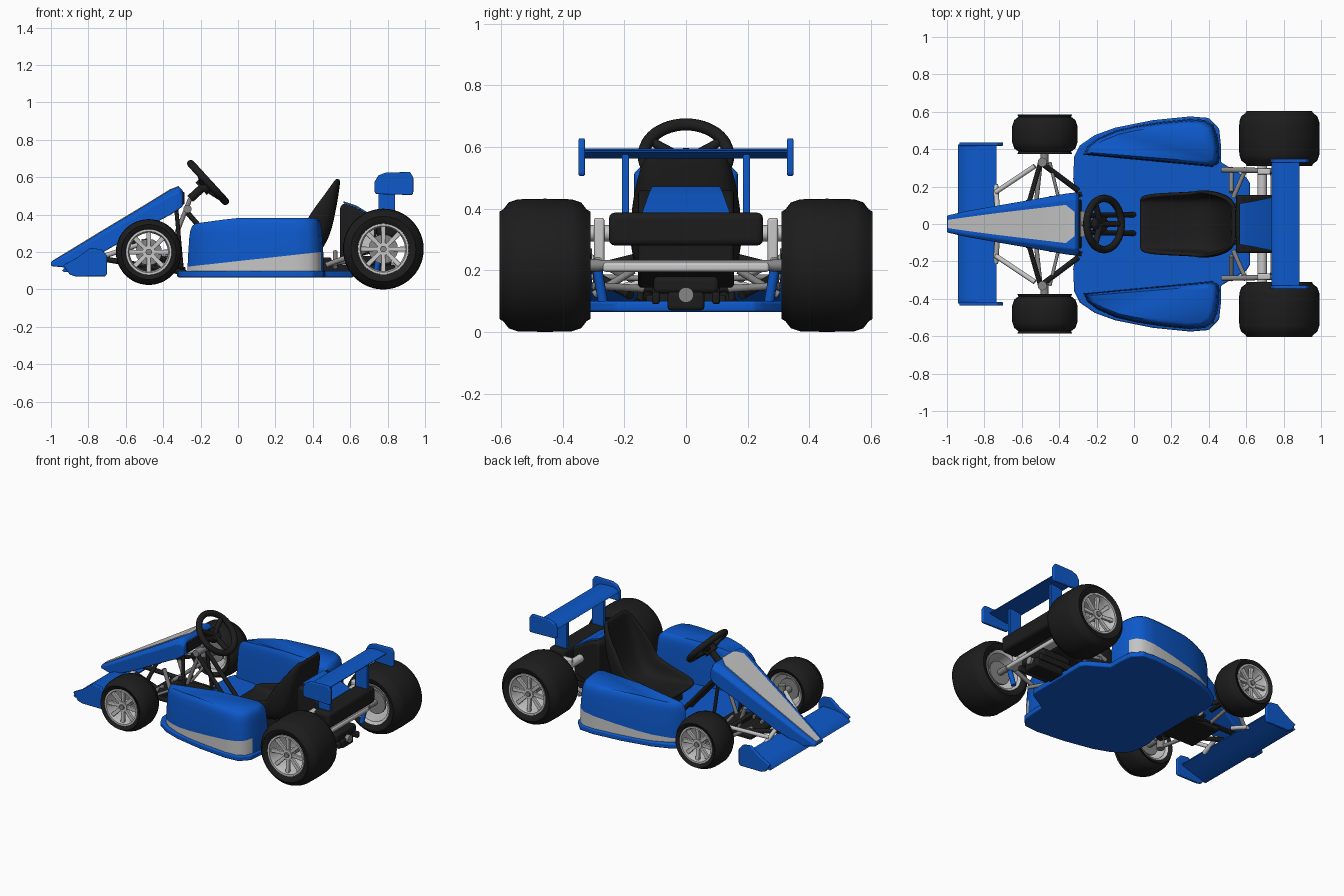
import bpy, bmesh, math
from mathutils import Vector, Matrix

if "Cube" in bpy.data.objects:
    bpy.data.objects.remove(bpy.data.objects["Cube"])

def material(name, c):
    m = bpy.data.materials.new(name)
    m.diffuse_color = (*c, 1)
    m.use_nodes = True
    m.node_tree.nodes["Principled BSDF"].inputs["Base Color"].default_value = m.diffuse_color
    return m

BLUE = material("blue paint", (0.004, 0.1, 0.6))
WHITE = material("pale grey stripe", (0.55, 0.55, 0.55))
BLACK = material("black rubber", (0.012, 0.012, 0.012))
SILVER = material("bright alloy", (0.58, 0.58, 0.58))
GREY = material("steel", (0.24, 0.24, 0.24))

def finish(name, bm, mat, bevel=0, angle=35, extra=None):
    bmesh.ops.recalc_face_normals(bm, faces=bm.faces)
    me = bpy.data.meshes.new(name)
    bm.to_mesh(me)
    bm.free()
    ob = bpy.data.objects.new(name, me)
    bpy.context.collection.objects.link(ob)
    me.materials.append(mat)
    if extra:
        me.materials.append(extra)
    if bevel:
        b = ob.modifiers.new("bevel", 'BEVEL')
        b.width, b.segments, b.limit_method = bevel, 3, 'ANGLE'
    bpy.ops.object.select_all(action='DESELECT')
    ob.select_set(True)
    bpy.context.view_layer.objects.active = ob
    bpy.ops.object.shade_smooth_by_angle(angle=math.radians(angle))
    return ob

def loft_bm(rings, closed=True, caps=True, loop=False):
    bm = bmesh.new()
    vs = [[bm.verts.new(p) for p in r] for r in rings]
    n = len(vs[0])
    pairs = list(zip(vs, vs[1:])) + ([(vs[-1], vs[0])] if loop else [])
    for a, b in pairs:
        for i in range(n if closed else n - 1):
            j = (i + 1) % n
            bm.faces.new((a[i], a[j], b[j], b[i]))
    if caps:
        bm.faces.new(vs[0])
        bm.faces.new(vs[-1])
    return bm

def prism_y(name, pts, y0, y1, mat, bevel=0.005):
    return finish(name, loft_bm([[(x, y, z) for x, z in pts] for y in (y0, y1)]), mat, bevel)

def prism_z(name, pts, z0, z1, mat, bevel=0.005):
    return finish(name, loft_bm([[(x, y, z) for x, y in pts] for z in (z0, z1)]), mat, bevel)

def box(name, x, y, z, mat, bevel=0.008):
    return prism_y(name, [(x[0], z[0]), (x[1], z[0]), (x[1], z[1]), (x[0], z[1])], y[0], y[1], mat, bevel)

def rod(name, a, b, r, mat, r2=None):
    a, b = Vector(a), Vector(b)
    d = b - a
    bm = bmesh.new()
    bmesh.ops.create_cone(bm, cap_ends=True, segments=16, radius1=r, radius2=r2 or r, depth=d.length)
    m = Matrix.Translation((a + b) / 2) @ Vector((0, 0, 1)).rotation_difference(d).to_matrix().to_4x4()
    bm.transform(m)
    return finish(name, bm, mat)

def lathe(name, prof, cx, cz, mat, n=48):
    rings = [[(cx + r * math.cos(t), y, cz + r * math.sin(t)) for y, r in prof]
             for t in (2 * math.pi * i / n for i in range(n))]
    return finish(name, loft_bm(rings, True, False, True), mat)

def sym(pts):
    # complete an outline across y = 0
    return pts + [(x, -y) for x, y in reversed(pts)]

# Wheels: tyre, rim, spokes, hub
def wheel(label, s, cx, cz, y0, y1, R, rim):
    e, w = R - rim, y1 - y0
    prof = [(y0 + .02, rim), (y0 + .004, rim + .25 * e), (y0, rim + .5 * e), (y0 + .012, R - .035),
            (y0 + .03, R - .012), (y0 + .06, R - .002), (y0 + w / 2, R), (y1 - .06, R - .002),
            (y1 - .03, R - .012), (y1 - .012, R - .035), (y1, rim + .5 * e), (y1 - .004, rim + .25 * e),
            (y1 - .02, rim)]
    lathe(label + "_tyre", [(s * y, r) for y, r in prof], cx, cz, BLACK)
    o = y1 - .008
    rp = [(o, rim + .004), (o, rim - .008), (o - .03, rim - .016), (y0 + .02, rim - .014),
          (y0 + .01, rim + .003), (y0 + .03, rim + .003), (o - .03, rim + .003)]
    lathe(label + "_rim", [(s * y, r) for y, r in rp], cx, cz, SILVER)
    f = y1 - .03
    for k in range(8):
        t = 2 * math.pi * k / 8
        c, sn = math.cos(t), math.sin(t)
        rings = [[(cx + r * c - q * h * sn, s * (yy - dy), cz + r * sn + q * h * c)
                  for q, dy in ((-1, 0), (1, 0), (1, .018), (-1, .018))]
                 for r, h, yy in ((.02, .011, f), (rim - .01, .013, f + .008))]
        finish(label + "_spoke", loft_bm(rings), SILVER, .003)
    rod(label + "_hub", (cx, s * (f - .04), cz), (cx, s * (f + .008), cz), .034, SILVER)
    rod(label + "_cap", (cx, s * f, cz), (cx, s * (f + .018), cz), .017, GREY)
    rod(label + "_brake_disc", (cx, s * (y0 + .05), cz), (cx, s * (y0 + .062), cz), rim * .6, GREY)
    rod(label + "_stub_axle", (cx, s * (y0 - .03), cz), (cx, s * f, cz), .02, GREY)

# Side pod with pale lower stripe
def pod(s):
    out = [(-.27, .37), (-.25, .415), (-.2, .455), (-.1, .5), (0, .525), (.15, .548), (.3, .563), (.38, .558),
           (.425, .53), (.445, .48), (.458, .4), (.455, .325), (.42, .305), (.1, .335)]
    def ring(z, k):
        return [(.1 + (x - .1) * (1 - k * .12), s * (.42 + (y - .42) * (1 - k * .25)),
                 z - (.03 * max(0, -.02 - x) / .25 if k else 0)) for x, y in out]
    bm = loft_bm([ring(.095, 0), ring(.2, 0.05), ring(.31, .22), ring(.345, .34), ring(.368, .55), ring(.383, .95)])
    n = Vector((-.11, 0, 1))
    co = Vector((-.27, 0, .122))
    bmesh.ops.bisect_plane(bm, geom=bm.verts[:] + bm.edges[:] + bm.faces[:], plane_co=co, plane_no=n)
    bmesh.ops.recalc_face_normals(bm, faces=bm.faces)
    for f in bm.faces:
        if n.dot(f.calc_center_median() - co) < 0 and f.normal.y * s > .3:
            f.material_index = 1
    finish("side_pod", bm, BLUE, 0, 50, WHITE)

for s in (1, -1):
    wheel("front_wheel", s, -.477, .2, .375, .585, .176, .118)
    wheel("rear_wheel", s, .777, .216, .31, .605, .216, .132)
    pod(s)
    # wing end plates and rear wing struts
    prism_y("front_end_plate", [(-.935, .13), (-.9, .08), (-.87, .07), (-.71, .07), (-.7, .085), (-.7, .18),
                                (-.73, .215), (-.79, .222), (-.86, .17)], s * .417, s * .437, BLUE)
    prism_y("rear_end_plate", [(.73, .52), (.74, .51), (.93, .505), (.937, .515), (.937, .6), (.92, .628),
                               (.79, .625), (.75, .61), (.73, .575)], s * .328, s * .348, BLUE)
    prism_y("rear_wing_strut", [(.75, .36), (.84, .36), (.84, .575), (.75, .575)], s * .185, s * .208, BLUE, .004)
    # front suspension
    k = (-.5, s * .33, .2)
    rod("front_upright", (-.49, s * .33, .13), (-.49, s * .33, .27), .025, GREY)
    rod("front_axle", (-.48, s * .32, .2), (-.477, s * .45, .2), .022, GREY)
    rod("leading_arm", (-.74, s * .17, .17), (-.53, s * .31, .24), .013, SILVER)
    rod("nose_brace", (-.74, s * .21, .14), (-.73, s * .07, .19), .014, SILVER)
    rod("upper_arm", (-.58, s * .05, .27), k, .013, BLACK)
    rod("lower_arm", (-.53, s * .05, .13), (-.5, s * .33, .15), .012, GREY)
    rod("trailing_arm", k, (-.3, s * .18, .12), .015, BLACK)
    rod("track_rod", (-.38, s * .04, .17), (-.45, s * .33, .18), .009, GREY)
    rod("chassis_rail", (-.28, s * .16, .09), (-.76, s * .05, .17), .015, BLACK)
    rod("nose_support", (-.3, s * .15, .1), (-.33, s * .12, .43), .011, BLACK)
    rod("pedal", (-.45, s * .08, .13), (-.5, s * .08, .27), .013, GREY)
    # steering post legs
    rod("steering_leg", (-.27, s * .045, .41), (0, s * .05, .1), .014, BLACK)
    # rear suspension and chassis
    box("rear_upright", (.66, .73), (s * .265, s * .298), (.22, .37), SILVER)
    rod("rear_cross_tube", (.685, s * .14, .32), (.685, s * .31, .32), .026, SILVER)
    rod("rear_side_rail", (.47, s * .29, .13), (.74, s * .285, .23), .014, GREY)
    rod("rear_lower_arm", (.53, s * .14, .14), (.6, s * .3, .15), .012, GREY)
    rod("rear_diagonal", (.52, s * .17, .2), (.52, s * .3, .12), .012, GREY)
    rod("rear_damper", (.74, s * .27, .1), (.76, s * .29, .22), .016, BLUE)
    box("rear_chassis_rail", (.44, .84), (s * .085, s * .11), (.09, .13), BLACK)

# Nose cone with stripe plate and dark dash at its back
def nose_ring(x, zt, zb, w):
    return [(x, -w, zb), (x, w, zb), (x, w, zt - .03 * w / .16), (x, w * .8, zt), (x, -w * .8, zt), (x, -w, zt - .03 * w / .16)]
nose = [(-1, .147, .125, .045), (-.9, .205, .115, .068), (-.72, .315, .2, .1), (-.5, .447, .325, .138),
        (-.36, .533, .4, .163), (-.315, .55, .43, .168), (-.295, .53, .445, .16)]
finish("nose_cone", loft_bm([nose_ring(*n) for n in nose]), BLUE, .008)
stripe = [(-.995, .022), (-.9, .036), (-.72, .06), (-.5, .086), (-.365, .102), (-.315, .062)]
top_z = {n[0]: n[1] for n in nose}
zz = [top_z.get(x, .147 if x < -.9 else .53) for x, _ in stripe]
finish("nose_stripe", loft_bm([[(x, -w, z - .002), (x, w, z - .002), (x, w, z + .005), (x, -w, z + .005)]
                               for (x, w), z in zip(stripe, zz)]), WHITE)
box("dash_panel", (-.3, -.286), (-.13, .13), (.455, .52), BLACK, .004)

# Wings: aerofoil sections swept across
def wing(name, x0, x1, z0, z1, half, t):
    c = x1 - x0
    foil = [(0, 0), (.08, .6), (.3, 1), (.65, .75), (1, .15), (1, -.1), (.6, -.3), (.2, -.5), (.05, -.35)]
    prism_y(name, [(x0 + u * c, z0 + (z1 - z0) * u + v * t) for u, v in foil], -half, half, BLUE, 0)
wing("front_wing", -.94, -.735, .1, .15, .425, .03)
wing("rear_wing", .735, .885, .57, .585, .335, .02)

# Floor pan and front crossmember
floor = sym([(-.31, .16), (-.325, .24), (-.32, .36), (-.29, .42), (-.21, .475), (-.1, .515), (.1, .555), (.3, .575),
             (.4, .567), (.455, .51), (.465, .42), (.465, .33), (.6, .25), (.62, .22)])
prism_z("floor_pan", floor, .065, .1, BLUE, .008)
box("pedal_tray", (-.58, -.28), (-.13, .13), (.09, .12), BLACK)
rod("pedal_bar", (-.44, -.15, .14), (-.44, .15, .14), .012, BLACK)

# Bucket seat: U sections along the seat line
seat = [(.03, .2, .13, .02), (.07, .195, .15, .05), (.2, .17, .155, .1), (.33, .16, .16, .15), (.42, .19, .165, .15),
        (.475, .28, .168, .14), (.5, .38, .163, .12), (.52, .48, .148, .07), (.532, .56, .125, .03), (.536, .592, .09, .012)]
rings = []
for i, (x, z, w, h) in enumerate(seat):
    a, b = seat[max(i - 1, 0)], seat[min(i + 1, len(seat) - 1)]
    d = Vector((b[0] - a[0], 0, b[1] - a[1])).normalized()
    nrm = Vector((-d.z, 0, d.x))
    rings.append([Vector((x, q * w, z)) + nrm * (h * u) for q, u in
                  ((-1.03, 1), (-1, .5), (-.9, .12), (-.65, 0), (0, -.03), (.65, 0), (.9, .12), (1, .5), (1.03, 1))])
ob = finish("bucket_seat", loft_bm(rings, False, False), BLACK, 0, 60)
m = ob.modifiers.new("shell", 'SOLIDIFY')
m.thickness, m.offset = .024, 0
m = ob.modifiers.new("round", 'SUBSURF')
m.levels = m.render_levels = 1
box("seat_mount", (.1, .5), (-.11, .11), (.09, .17), BLACK)

# Steering wheel
axis, c = Vector((.737, 0, .676)), Vector((-.16, 0, .572))
rot = Vector((0, 0, 1)).rotation_difference(axis).to_matrix()
R, r = .137, .02
rim = [[c + rot @ Vector(((R + r * math.cos(p)) * math.cos(t), (R + r * math.cos(p)) * math.sin(t), r * math.sin(p)))
        for p in (2 * math.pi * j / 12 for j in range(12))] for t in (2 * math.pi * i / 48 for i in range(48))]
finish("steering_wheel_rim", loft_bm(rim, True, False, True), BLACK)
hub = c - axis * .03
for t in (0, 120, 240):
    a = math.radians(t)
    rod("steering_spoke", hub, c + rot @ Vector((R * math.cos(a), R * math.sin(a), 0)), .02, BLACK, .013)
rod("steering_hub", hub - axis * .02, hub + axis * .018, .045, BLACK)
rod("steering_column", hub, hub - axis * .1, .022, BLACK)
rod("column_bracket", (-.27, -.07, .43), (-.27, .07, .43), .022, GREY)
rod("steering_shaft", hub - axis * .1, (-.38, 0, .17), .012, GREY)

# Engine with blue top cover, rear bumper, axle and gearbox
prism_y("engine_body", [(.545, .14), (.73, .2), (.75, .37), (.63, .44), (.565, .462), (.545, .44)], -.155, .155, BLACK, .012)
finish("engine_cover", loft_bm([[(x, -w, z), (x, w, z), (x, w, z + .009), (x, -w, z + .009)]
                                for x, z, w in ((.565, .462, .11), (.63, .441, .12), (.75, .37, .145))]), BLUE)
box("rear_bumper", (.74, .86), (-.25, .25), (.28, .387), BLACK, .02)
box("rear_beam", (.73, .8), (-.27, .27), (.195, .225), SILVER, .01)
rod("rear_axle", (.777, -.34, .216), (.777, .34, .216), .018, GREY)
box("gearbox", (.6, .82), (-.105, .105), (.125, .18), BLACK, .015)
box("gearbox_lower", (.62, .83), (-.06, .06), (.07, .13), BLACK, .012)
rod("exhaust_tip", (.8, 0, .12), (.845, 0, .12), .025, GREY)
